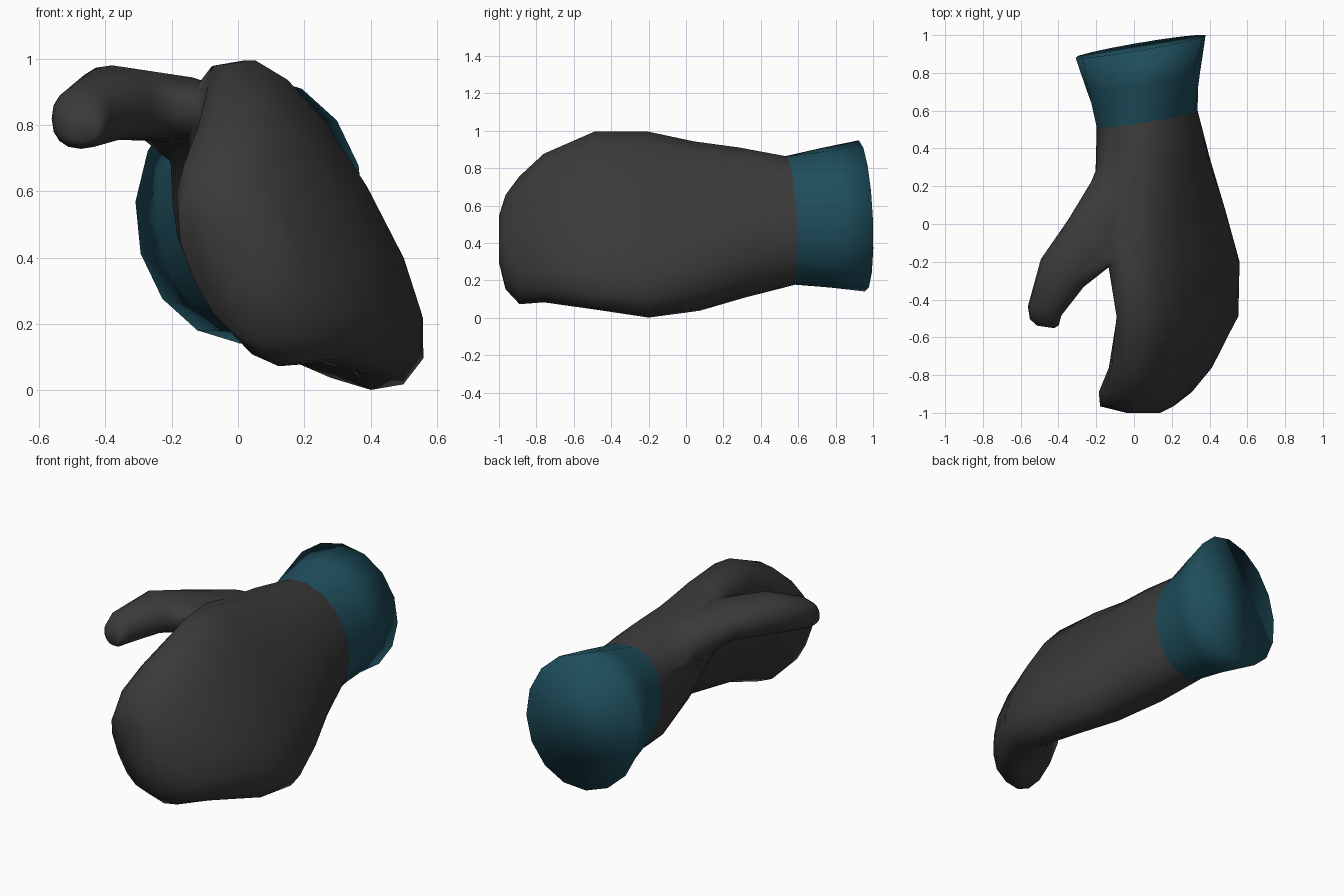
import bpy, bmesh, math
from mathutils import Vector

if "Cube" in bpy.data.objects:
    bpy.data.objects.remove(bpy.data.objects["Cube"])

SIDES = 16


def material(name, rgb):
    m = bpy.data.materials.new(name)
    m.diffuse_color = (*rgb, 1)
    m.use_nodes = True
    m.node_tree.nodes["Principled BSDF"].inputs["Base Color"].default_value = m.diffuse_color
    return m


def slice_ring(y, cx, cz, a, b, tilt, slant=0.0):
    """Tilted oval across the hand: long half-axis a, short b, plane slanted in y."""
    s, c = math.sin(math.radians(tilt)), math.cos(math.radians(tilt))
    u = Vector((-a * s, -a * s * slant - 0.3 * slant * a * c, a * c))
    v = Vector((b * c, b * c * slant - 0.3 * slant * b * s, b * s))
    return Vector((cx, y, cz)), u, v


def power(x, p):
    return math.copysign(abs(x) ** (2 / p), x)


def loft(name, rings, mat, cap_start=False, cap_end=False, boxy=2.0):
    """Skin a tube over the rings; ovals turn from round to 'boxy' along it."""
    bm = bmesh.new()
    loops = []
    for k, (centre, u, v) in enumerate(rings):
        p = min(2 + 0.2 * k, boxy)
        loops.append([bm.verts.new(centre + u * power(math.cos(t), p) + v * power(math.sin(t), p))
                      for t in (2 * math.pi * i / SIDES for i in range(SIDES))])
    for p, q in zip(loops, loops[1:]):
        for i in range(SIDES):
            j = (i + 1) % SIDES
            bm.faces.new((p[i], p[j], q[j], q[i]))
    if cap_start:
        bm.faces.new(loops[0][::-1])
    if cap_end:
        bm.faces.new(loops[-1])
    bmesh.ops.recalc_face_normals(bm, faces=bm.faces)
    mesh = bpy.data.meshes.new(name)
    bm.to_mesh(mesh)
    bm.free()
    mesh.materials.append(mat)
    mesh.polygons.foreach_set("use_smooth", [True] * len(mesh.polygons))
    ob = bpy.data.objects.new(name, mesh)
    bpy.context.collection.objects.link(ob)
    return ob


dark = material("dark_fabric", (0.042, 0.042, 0.042))
teal = material("teal_fabric", (0.013, 0.075, 0.105))

# Mitten body: wrist to curled fingertips (y, centre x, centre z, a, b, tilt, slant)
seam = slice_ring(0.555, 0.07, 0.52, 0.355, 0.26, 15, 0.15)
body_rings = [seam] + [slice_ring(*r) for r in (
    (0.30, 0.10, 0.51, 0.42, 0.265, 25, 0.10),
    (0.06, 0.15, 0.49, 0.49, 0.235, 29, 0.05),
    (-0.20, 0.21, 0.498, 0.56, 0.205, 31),
    (-0.49, 0.23, 0.52, 0.535, 0.185, 30),
    (-0.76, 0.14, 0.48, 0.43, 0.19, 27),
    (-0.89, 0.06, 0.415, 0.36, 0.195, 25),
    (-0.965, 0.015, 0.405, 0.26, 0.165, 25),
    (-1.00, 0.05, 0.42, 0.13, 0.07, 25))]
body = loft("mitten_body", body_rings, dark, True, True, 2.4)

# Thumb: centre, half width across the thumb, half height, heading
thumb_rings = []
for c, w, h, ang in (
        ((0.01, 0.42, 0.62), 0.15, 0.16, 8),
        ((-0.06, 0.17, 0.77), 0.175, 0.135, 18),
        ((-0.20, -0.07, 0.85), 0.175, 0.10, 33),
        ((-0.38, -0.26, 0.868), 0.135, 0.112, 33),
        ((-0.473, -0.46, 0.82), 0.092, 0.092, 15),
        ((-0.475, -0.52, 0.80), 0.078, 0.065, 12),
        ((-0.467, -0.545, 0.79), 0.045, 0.04, 8)):
    t = math.radians(ang)
    thumb_rings.append((Vector(c), Vector((w * math.cos(t), -w * math.sin(t), 0)),
                        Vector((0, 0, h))))
thumb = loft("thumb", thumb_rings, dark, True, True, 2.3)

# Sew the thumb into the body so they share one smooth skin
mod = body.modifiers.new("sew_thumb", "BOOLEAN")
mod.operation, mod.solver, mod.object = "UNION", "EXACT", thumb
bpy.context.view_layer.objects.active = body
bpy.ops.object.modifier_apply(modifier=mod.name)
bpy.data.objects.remove(thumb)
bm = bmesh.new()
bm.from_mesh(body.data)
bmesh.ops.remove_doubles(bm, verts=bm.verts, dist=0.012)
bmesh.ops.delete(bm, geom=[f for f in bm.faces if len(f.verts) >= 12
                           and f.calc_center_median().y > 0.5], context="FACES_ONLY")
for f in bm.faces:
    f.smooth = True
bm.to_mesh(body.data)
bm.free()

# Flared cuff with a flat closed end
cuff_rings = [seam] + [slice_ring(*r) for r in (
    (0.75, 0.05, 0.535, 0.375, 0.30, 5, 0.16),
    (0.94, 0.035, 0.545, 0.405, 0.345, -4, 0.17))]
loft("cuff", cuff_rings, teal, cap_end=True)
